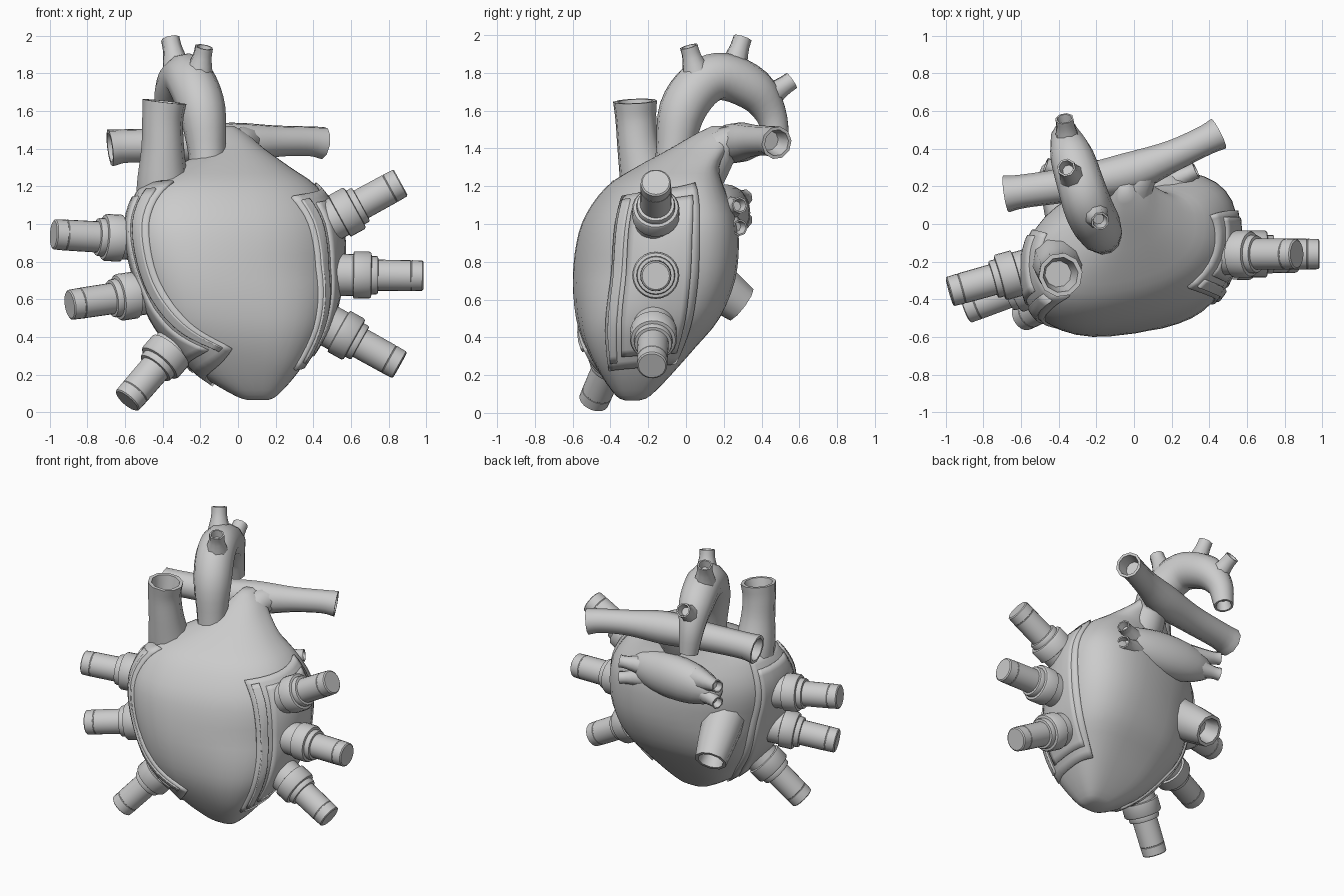
import bpy, bmesh, math
from mathutils import Vector, Matrix
from mathutils.bvhtree import BVHTree

if "Cube" in bpy.data.objects:
    bpy.data.objects.remove(bpy.data.objects["Cube"])


def finish(name, bm, angle=40):
    bmesh.ops.recalc_face_normals(bm, faces=bm.faces)
    me = bpy.data.meshes.new(name)
    bm.to_mesh(me)
    bm.free()
    ob = bpy.data.objects.new(name, me)
    bpy.context.collection.objects.link(ob)
    bpy.ops.object.select_all(action='DESELECT')
    ob.select_set(True)
    bpy.context.view_layer.objects.active = ob
    bpy.ops.object.shade_smooth_by_angle(angle=math.radians(angle))
    return ob


def loft(name, rings, angle=40):
    bm = bmesh.new()
    rows = [[bm.verts.new(p) for p in r] for r in rings]
    n = len(rows[0])
    for a, b in zip(rows, rows[1:]):
        for i in range(n):
            j = (i + 1) % n
            bm.faces.new((a[i], a[j], b[j], b[i]))
    bm.faces.new(rows[0])
    bm.faces.new(rows[-1])
    return finish(name, bm, angle)


def spline(pts, steps):
    """Catmull-Rom through tuples of any length."""
    p = [Vector(q) for q in pts]
    p = [p[0] * 2 - p[1]] + p + [p[-1] * 2 - p[-2]]
    out = []
    for a, b, c, d in zip(p, p[1:], p[2:], p[3:]):
        for k in range(steps):
            t = k / steps
            out.append((b * 2 + (c - a) * t + (a * 2 - b * 5 + c * 4 - d) * t * t
                        + (b * 3 - a - c * 3 + d) * t ** 3) * 0.5)
    return out + [p[-2]]


def ring(c, n, t, r, sides):
    b = t.cross(n)
    return [c + (n * math.cos(a) + b * math.sin(a)) * r
            for a in (2 * math.pi * i / sides for i in range(sides))]


def vessel(name, pts, open_start=False, sides=10, steps=4):
    """Tube along (x, y, z, radius) points with hollow open ends."""
    s = spline(pts, steps)
    c = [q.to_3d() for q in s]
    rings, n = [], Vector((0.31, 0.2, 0.93))
    for i, q in enumerate(s):
        t = (c[min(i + 1, len(c) - 1)] - c[max(i - 1, 0)]).normalized()
        n = (n - t * n.dot(t)).normalized()
        rings.append(ring(c[i], n, t, q[3], sides))

    def hollow(edge, centre, inward, r):
        inner = [centre + (p - centre) * 0.8 for p in edge]
        deep = [centre + (p - centre) * 0.6 + inward * r for p in edge]
        return [inner, deep]
    rings += hollow(rings[-1], c[-1], (c[-2] - c[-1]).normalized(), s[-1][3])
    if open_start:
        rings = hollow(rings[0], c[0], (c[1] - c[0]).normalized(), s[0][3])[::-1] + rings
    return loft(name, rings, 50)


# Heart body: z, x min, x max, y min, y max
sections = [
    (0.065, 0.05, 0.16, -0.32, -0.25), (0.09, -0.02, 0.21, -0.37, -0.19),
    (0.2, -0.2, 0.31, -0.45, -0.08), (0.35, -0.34, 0.41, -0.53, 0.05),
    (0.5, -0.45, 0.49, -0.575, 0.17), (0.7, -0.53, 0.54, -0.59, 0.25),
    (0.9, -0.58, 0.55, -0.57, 0.27), (1.05, -0.575, 0.52, -0.52, 0.25),
    (1.2, -0.5, 0.42, -0.41, 0.19), (1.3, -0.34, 0.28, -0.26, 0.17),
    (1.4, -0.16, 0.14, -0.08, 0.22), (1.47, -0.12, 0.06, 0.04, 0.26),
    (1.52, -0.08, -0.02, 0.14, 0.22)]
SIDES = 36
body_rings = []
for z, x0, x1, y0, y1 in spline(sections, 3):
    low = max(0.0, min(1.0, (0.75 - z) / 0.5))
    shear, power = 0.2 - 0.17 * low, 2 / (2.4 + 0.7 * low)
    rx = (x1 - x0) / 2
    ry = math.sqrt(max(((y1 - y0) / 2) ** 2 - (shear * rx) ** 2, 0.0004))
    row = []
    for i in range(SIDES):
        a = 2 * math.pi * i / SIDES
        u = math.copysign(abs(math.cos(a)) ** power, math.cos(a)) * rx
        v = math.copysign(abs(math.sin(a)) ** power, math.sin(a)) * ry
        row.append(Vector(((x0 + x1) / 2 + u, (y0 + y1) / 2 + v + shear * u, z)))
    body_rings.append(row)
body = loft("heart_body", body_rings, 60)
bvh = BVHTree.FromPolygons([v.co for v in body.data.vertices],
                           [p.vertices[:] for p in body.data.polygons])

# Great vessels
vessel("upper_vein", [(-0.38, -0.17, 1.0, 0.16), (-0.4, -0.21, 1.2, 0.14),
                      (-0.4, -0.25, 1.4, 0.115), (-0.4, -0.265, 1.55, 0.11),
                      (-0.39, -0.27, 1.65, 0.118)])
vessel("lower_vein", [(-0.3, -0.08, 0.85, 0.15), (-0.36, 0.15, 0.68, 0.13),
                      (-0.4, 0.29, 0.575, 0.108)])
vessel("aorta", [(-0.16, -0.07, 1.2, 0.1), (-0.165, -0.06, 1.38, 0.1),
                 (-0.19, -0.02, 1.6, 0.125), (-0.24, 0.08, 1.74, 0.13),
                 (-0.28, 0.2, 1.78, 0.125), (-0.33, 0.36, 1.71, 0.115),
                 (-0.36, 0.45, 1.58, 0.085), (-0.36, 0.485, 1.42, 0.065)], sides=12)
for i, (a, b) in enumerate([((-0.21, 0.06, 1.78), (-0.18, 0.015, 1.94)),
                            ((-0.32, 0.24, 1.8), (-0.36, 0.3, 1.985)),
                            ((-0.345, 0.4, 1.65), (-0.37, 0.56, 1.76))]):
    a, b = Vector(a), Vector(b)
    vessel(f"aorta_branch_{i + 1}", [(*a, 0.085), (*a.lerp(b, 0.65), 0.054), (*b, 0.05)],
           sides=8, steps=3)
vessel("pulmonary_artery", [(-0.68, 0.16, 1.405, 0.1), (-0.58, 0.175, 1.415, 0.09),
                            (-0.3, 0.215, 1.42, 0.095), (-0.03, 0.27, 1.43, 0.11),
                            (0.2, 0.36, 1.44, 0.085), (0.37, 0.44, 1.44, 0.08),
                            (0.45, 0.48, 1.43, 0.088)], open_start=True)
vessel("pulmonary_trunk", [(0.02, 0.0, 1.1, 0.13), (0.0, 0.1, 1.3, 0.13),
                           (0.01, 0.2, 1.41, 0.1), (0.06, 0.29, 1.44, 0.08)])

# Rear chamber with two small veins at each end
bm = bmesh.new()
bmesh.ops.create_uvsphere(bm, u_segments=20, v_segments=12, radius=1,
                          matrix=Matrix.Translation((-0.06, 0.21, 1.06))
                          @ Matrix.Rotation(-0.1, 4, 'Z')
                          @ Matrix.Diagonal((0.4, 0.125, 0.15, 1)))
finish("rear_chamber", bm, 60)
for side, base, tip, zc in (("left", (-0.27, 0.24), (-0.47, 0.31), 1.08),
                            ("right", (0.15, 0.2), (0.33, 0.285), 1.04)):
    for level, dz in (("upper", 0.06), ("lower", -0.06)):
        b, t = Vector((*base, zc + dz * 0.6)), Vector((*tip, zc + dz))
        vessel(f"{side}_{level}_lung_vein", [(*b, 0.08), (*b.lerp(t, 0.75), 0.045), (*t, 0.045)],
               sides=8, steps=3)


# Side plates wrapped on the body
def plate(name, front, back, u0, u1, v0, v1, lift):
    f, k = spline(front, 6), spline(back, 6)
    nv, nu = 24, 10
    bm = bmesh.new()
    rows = []
    for j in range(nv + 1):
        v = (v0 + (v1 - v0) * j / nv) * (len(f) - 1)
        i = min(int(v), len(f) - 2)
        a, b = f[i].lerp(f[i + 1], v - i), k[i].lerp(k[i + 1], v - i)
        row = []
        for m in range(nu + 1):
            p = a.lerp(b, u0 + (u1 - u0) * m / nu)
            axis = Vector((0.05, -0.22, p.z))
            hit = bvh.ray_cast(axis, (p - axis).normalized())[0]
            row.append(bm.verts.new(hit or bvh.find_nearest(p)[0]))
        rows.append(row)
    for r, s in zip(rows, rows[1:]):
        for m in range(nu):
            bm.faces.new((r[m], r[m + 1], s[m + 1], s[m]))
    ob = finish(name, bm, 35)
    mod = ob.modifiers.new("thickness", 'SOLIDIFY')
    mod.thickness, mod.offset = lift * 2, 0


edges = {
    "right": ([(0.28, -0.33, 1.14), (0.43, -0.39, 0.96), (0.49, -0.42, 0.72),
               (0.45, -0.44, 0.48), (0.32, -0.42, 0.23)],
              [(0.42, 0.06, 1.21), (0.53, 0.07, 0.98), (0.54, 0.07, 0.72),
               (0.48, 0.04, 0.5), (0.36, -0.02, 0.27)]),
    "left": ([(-0.37, -0.39, 1.22), (-0.42, -0.48, 0.95), (-0.39, -0.52, 0.7),
              (-0.25, -0.55, 0.48), (-0.03, -0.52, 0.34)],
             [(-0.53, -0.03, 1.2), (-0.58, -0.02, 0.92), (-0.51, -0.02, 0.62),
              (-0.36, -0.1, 0.36), (-0.1, -0.27, 0.15)])}
for side, (front, back) in edges.items():
    plate(side + "_plate", front, back, 0, 1, 0, 1, 0.016)
    plate(side + "_plate_rim", front, back, 0.06, 0.16, 0.04, 0.96, 0.028)
    plate(side + "_plate_panel", front, back, 0.22, 0.9, 0.07, 0.93, 0.024)

# Pipe connectors: distance back from the tip, radius
profile = [(0.0, 0.072), (0.006, 0.08), (0.062, 0.082), (0.064, 0.0805), (0.067, 0.0805),
           (0.069, 0.082), (0.24, 0.083), (0.242, 0.098), (0.25, 0.102), (0.275, 0.102),
           (0.278, 0.118), (0.288, 0.125), (0.37, 0.125), (0.374, 0.112), (0.48, 0.112)]
pipes = {"left": [((-0.98, -0.36, 0.945), (-0.55, -0.24, 0.92)),
                  ((-0.895, -0.45, 0.57), (-0.5, -0.3, 0.63)),
                  ((-0.59, -0.49, 0.06), (-0.33, -0.36, 0.36))],
         "right": [((0.865, -0.16, 1.22), (0.5, -0.16, 1.02)),
                   ((0.985, -0.16, 0.725), (0.55, -0.16, 0.73)),
                   ((0.86, -0.18, 0.25), (0.5, -0.17, 0.45))]}
for side, items in pipes.items():
    for i, (tip, base) in enumerate(items):
        tip, base = Vector(tip), Vector(base)
        t = (base - tip).normalized()
        n = t.orthogonal().normalized()
        loft(f"{side}_pipe_{i + 1}", [ring(tip + t * d, n, t, r, 24) for d, r in profile], 35)
